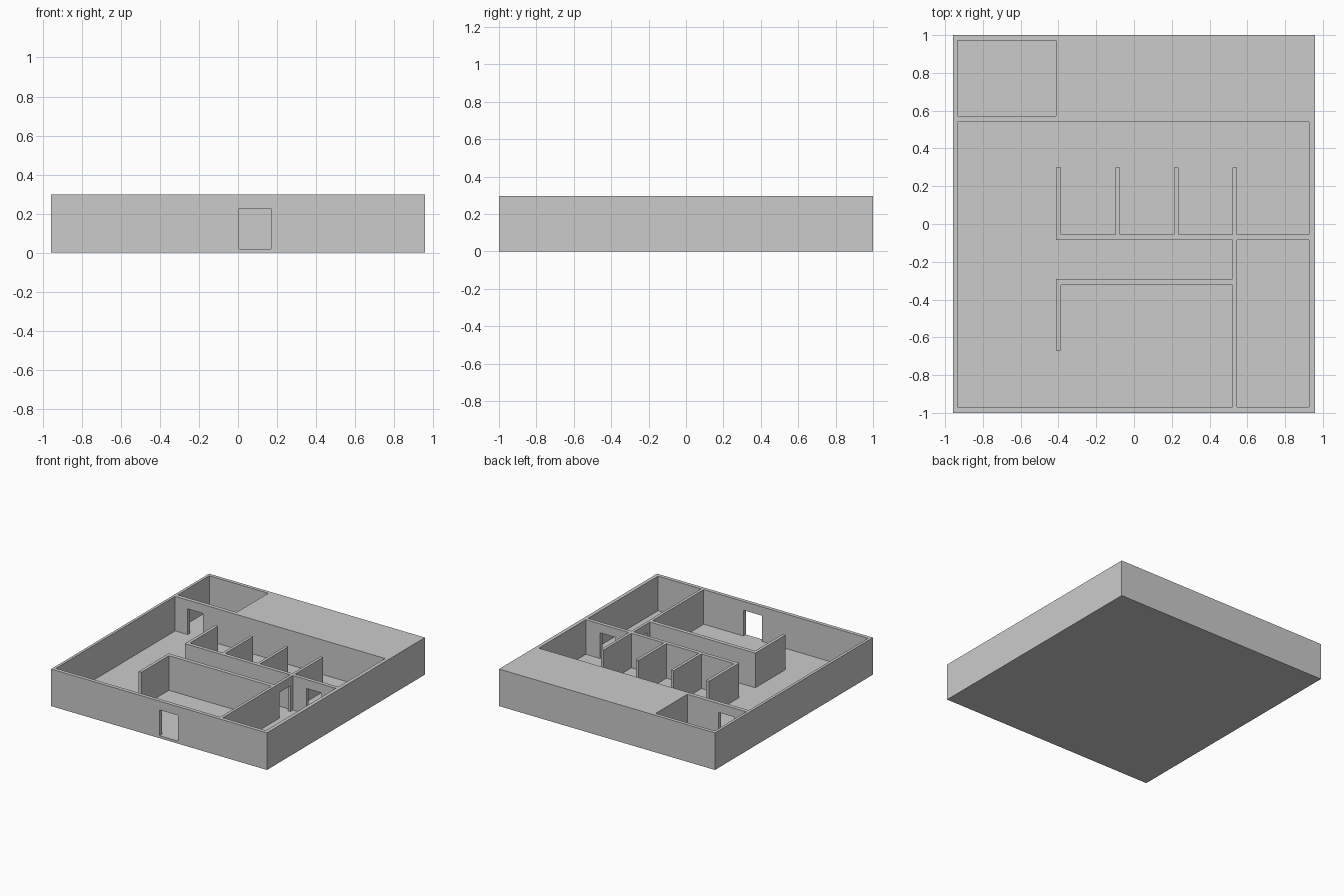
import bpy, bmesh

if "Cube" in bpy.data.objects:
    bpy.data.objects.remove(bpy.data.objects["Cube"])

W, D, H = 0.957, 1.0, 0.297      # half width, half depth, height
FLOOR, DOOR_TOP = 0.02, 0.226


def prism(name, outline, z0, z1):
    """Extrude a plan outline between two heights."""
    bm = bmesh.new()
    face = bm.faces.new([bm.verts.new((x, y, z0)) for x, y in outline])
    ext = bmesh.ops.extrude_face_region(bm, geom=[face])
    for v in ext["geom"]:
        if isinstance(v, bmesh.types.BMVert):
            v.co.z = z1
    bmesh.ops.recalc_face_normals(bm, faces=bm.faces)
    mesh = bpy.data.meshes.new(name)
    bm.to_mesh(mesh)
    bm.free()
    obj = bpy.data.objects.new(name, mesh)
    bpy.context.collection.objects.link(obj)
    return obj


def rect(x0, x1, y0, y1):
    return [(x0, y0), (x1, y0), (x1, y1), (x0, y1)]


def carve(target, name, outline, z1=0.5):
    """Cut a room or doorway down to floor level."""
    cutter = prism(name, outline, FLOOR, z1)
    cutter.hide_render = True
    mod = target.modifiers.new(name, 'BOOLEAN')
    mod.operation = 'DIFFERENCE'
    mod.solver = 'EXACT'
    mod.object = cutter
    bpy.context.view_layer.objects.active = target
    bpy.ops.object.modifier_apply(modifier=name)
    bpy.data.objects.remove(cutter)


# Solid block that the rooms are carved from
building = prism("building_walls", rect(-W, W, -D, D), 0, H)

# Main hall: stalls on the north side of the dividing wall
hall = [(-0.935, 0.54), (0.927, 0.54), (0.927, -0.055)]
for x in (0.545, 0.235, -0.075):
    hall += [(x, -0.055), (x, 0.3), (x - 0.023, 0.3), (x - 0.023, -0.055)]
# West stall wall, corridor, then the south inner room
hall += [(-0.387, -0.055), (-0.387, 0.3), (-0.412, 0.3), (-0.412, -0.085),
         (0.522, -0.085), (0.522, -0.29), (-0.412, -0.29), (-0.412, -0.67),
         (-0.387, -0.67), (-0.387, -0.322), (0.522, -0.322),
         (0.522, -0.97), (-0.935, -0.97)]
carve(building, "hall", hall)
carve(building, "corner_room", rect(-0.935, -0.412, 0.572, 0.972))
carve(building, "side_room", rect(0.545, 0.927, -0.97, -0.085))

# Doorways through the walls
doors = {
    "front_door": rect(0.005, 0.17, -1.05, -0.95),
    "corner_door": rect(-0.824, -0.69, 0.52, 0.59),
    "side_door": rect(0.665, 0.80, -0.1, -0.04),
    "corridor_door": rect(0.51, 0.56, -0.25, -0.115),
}
for name, outline in doors.items():
    carve(building, name, outline, DOOR_TOP)
